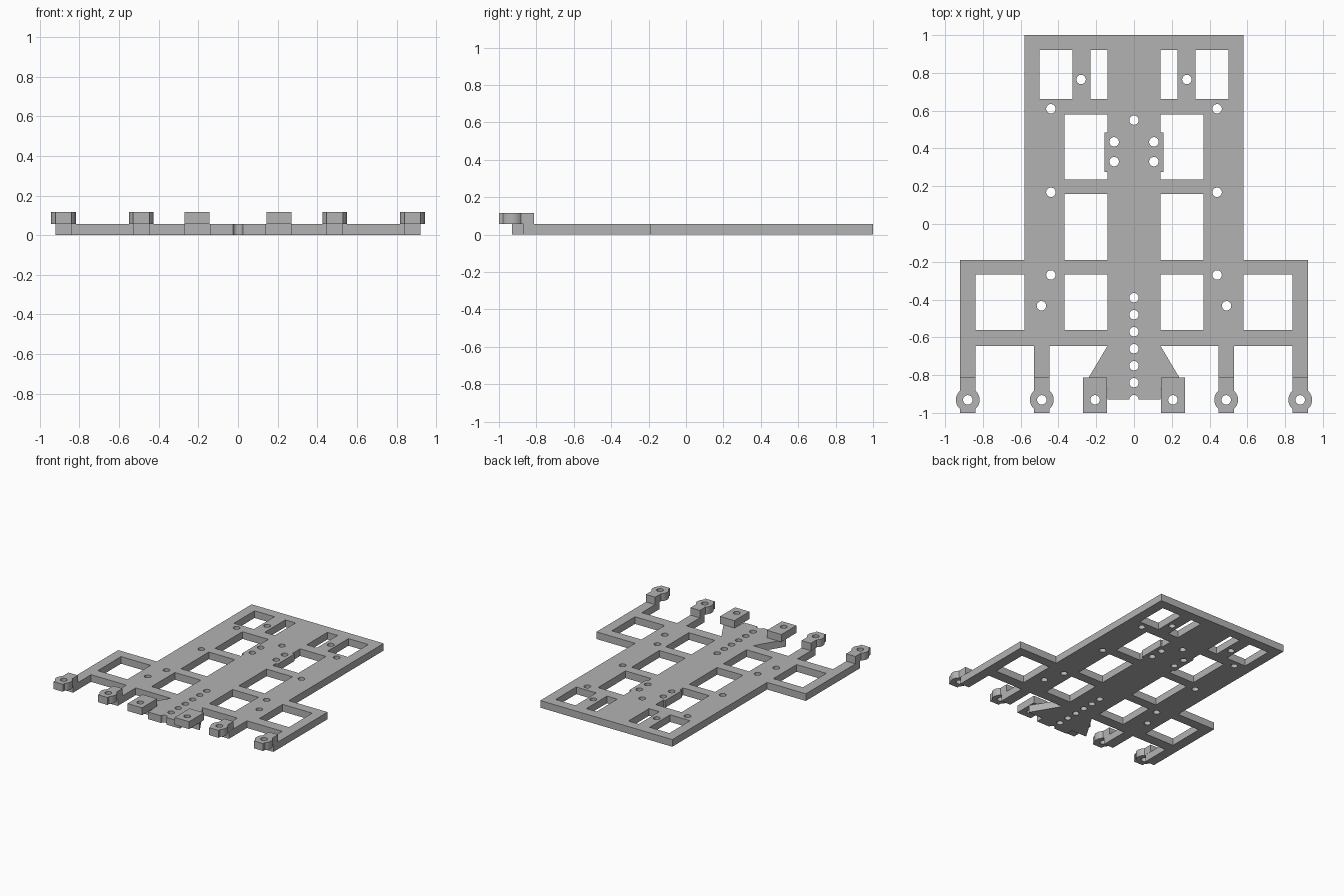
import bpy, bmesh, math

if "Cube" in bpy.data.objects:
    bpy.data.objects.remove(bpy.data.objects["Cube"])

T = 0.057   # thickness of each layer
R = 0.025   # screw hole radius

grey = bpy.data.materials.new("plain grey")
grey.diffuse_color = (0.45, 0.45, 0.45, 1)
grey.use_nodes = True
grey.node_tree.nodes["Principled BSDF"].inputs["Base Color"].default_value = grey.diffuse_color


def arc(cx, cy, r, a0, a1, n):
    return [(cx + r * math.cos(math.radians(a0 + (a1 - a0) * i / n)),
             cy + r * math.sin(math.radians(a0 + (a1 - a0) * i / n))) for i in range(n + 1)]


def hole(cx, cy):
    return arc(cx, cy, R, 0, 360, 24)[:-1]


def rect(x0, x1, y0, y1):
    return [(x0, y0), (x1, y0), (x1, y1), (x0, y1)]


def mirror(loop):
    return [(-x, y) for x, y in reversed(loop)]


def slab(name, loops, z0, z1):
    """Extrude an outline with inner cut-outs into a solid slab."""
    cu = bpy.data.curves.new(name + "_profile", 'CURVE')
    cu.dimensions, cu.fill_mode, cu.extrude = '2D', 'BOTH', (z1 - z0) / 2
    for loop in loops:
        sp = cu.splines.new('POLY')
        sp.points.add(len(loop) - 1)
        for p, (x, y) in zip(sp.points, loop):
            p.co = (x, y, 0, 1)
        sp.use_cyclic_u = True
    tmp = bpy.data.objects.new(name + "_profile", cu)
    bpy.context.collection.objects.link(tmp)
    bpy.context.view_layer.update()
    dg = bpy.context.evaluated_depsgraph_get()
    me = bpy.data.meshes.new_from_object(tmp.evaluated_get(dg))
    bpy.data.objects.remove(tmp)
    bm = bmesh.new()
    bm.from_mesh(me)
    bmesh.ops.remove_doubles(bm, verts=bm.verts, dist=1e-5)
    bmesh.ops.recalc_face_normals(bm, faces=bm.faces)
    bmesh.ops.translate(bm, verts=bm.verts, vec=(0, 0, (z0 + z1) / 2))
    bm.to_mesh(me)
    bm.free()
    me.name = name
    me.materials.clear()
    me.materials.append(grey)
    ob = bpy.data.objects.new(name, me)
    bpy.context.collection.objects.link(ob)
    bpy.ops.object.select_all(action='DESELECT')
    ob.select_set(True)
    bpy.context.view_layer.objects.active = ob
    bpy.ops.object.shade_smooth_by_angle(angle=math.radians(30))
    return ob


# Plate outline, right half from the bottom notch round to the top edge
half = arc(0, -0.93, R, 90, 0, 6)[1:] + [
    (0.14, -0.93), (0.14, -0.87), (0.27, -0.87), (0.27, -0.863), (0.14, -0.645),
    (0.447, -0.645), (0.447, -0.87), (0.53, -0.87), (0.53, -0.645),
    (0.84, -0.645), (0.84, -0.87), (0.92, -0.87), (0.92, -0.19),
    (0.58, -0.19), (0.58, 1.0)]
outline = [(0, -0.93 + R)] + half + mirror(half)

# Windows on the right side; the upper one steps round the central boss
windows = [
    rect(0.325, 0.5, 0.663, 0.922), rect(0.14, 0.23, 0.663, 0.922),
    rect(0.14, 0.367, -0.19, 0.158), rect(0.14, 0.367, -0.56, -0.268),
    rect(0.58, 0.84, -0.56, -0.268),
    [(0.14, 0.235), (0.367, 0.235), (0.367, 0.58), (0.14, 0.58),
     (0.14, 0.485), (0.157, 0.485), (0.157, 0.276), (0.14, 0.276)]]
screws = [(0.28, 0.765), (0.44, 0.61), (0.105, 0.435), (0.105, 0.33),
          (0.44, 0.168), (0.44, -0.27), (0.49, -0.433)]
side = windows + [hole(*s) for s in screws]
centre = [hole(0, 0.55)] + [hole(0, -0.39 - 0.09 * i) for i in range(6)]
slab("base_plate", [outline] + side + [mirror(l) for l in side] + centre, 0, T)


# Raised round-sided lug on the end of a leg
def lug(cx):
    h, r, y = 0.041, 0.063, -0.931
    a = math.degrees(math.acos(h / r))
    return (arc(cx, y, r, -a, a, 12) + [(cx + h, -0.812), (cx - h, -0.812)]
            + arc(cx, y, r, 180 - a, 180 + a, 12) + [(cx - h, -1.0), (cx + h, -1.0)])


pads = {"outer_lug": (lug(0.88), 0.88), "middle_lug": (lug(0.488), 0.488),
        "inner_pad": (rect(0.143, 0.27, -1.0, -0.812), 0.206)}
for name, (loop, cx) in pads.items():
    loops = [loop, hole(cx, -0.931)]
    slab(name + "_right", loops, T, 2 * T + 0.002)
    slab(name + "_left", [mirror(l) for l in loops], T, 2 * T + 0.002)
